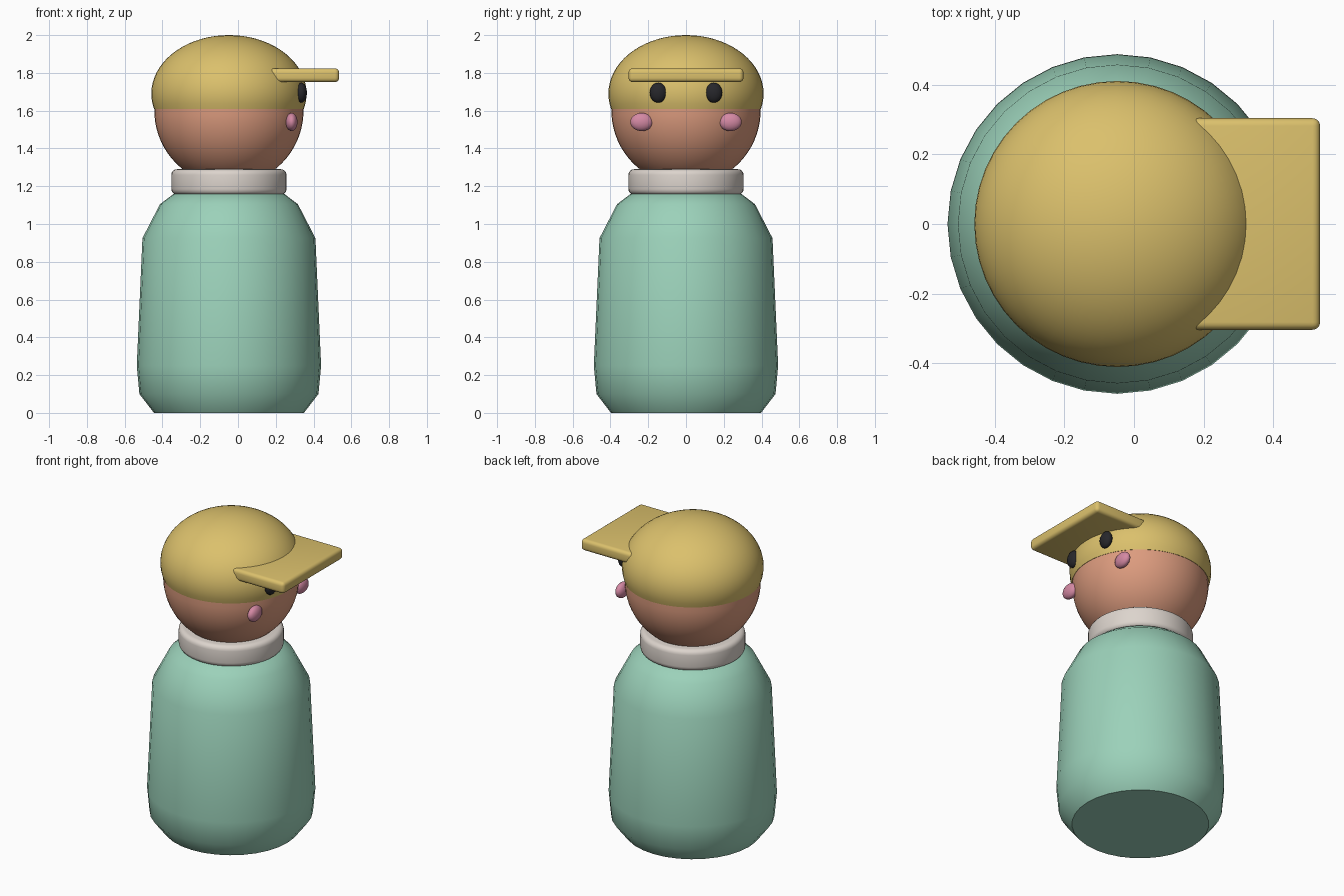
import bpy, bmesh, math
from mathutils import Matrix

if "Cube" in bpy.data.objects:
    bpy.data.objects.remove(bpy.data.objects["Cube"])

CX = -0.048  # axis of the turned parts


def material(name, rgb):
    m = bpy.data.materials.new(name)
    m.diffuse_color = (*rgb, 1)
    m.use_nodes = True
    m.node_tree.nodes["Principled BSDF"].inputs["Base Color"].default_value = m.diffuse_color
    return m


MINT = material("mint", (0.33, 0.64, 0.49))
CREAM = material("off_white", (0.72, 0.66, 0.61))
SKIN = material("skin", (0.72, 0.33, 0.21))
YELLOW = material("straw_yellow", (0.71, 0.53, 0.15))
PINK = material("pink", (0.66, 0.25, 0.37))
BLACK = material("black", (0.02, 0.02, 0.024))


def finish(bm, name, mat, angle):
    bmesh.ops.recalc_face_normals(bm, faces=bm.faces)
    me = bpy.data.meshes.new(name)
    bm.to_mesh(me)
    bm.free()
    me.materials.append(mat)
    ob = bpy.data.objects.new(name, me)
    bpy.context.collection.objects.link(ob)
    bpy.ops.object.select_all(action='DESELECT')
    ob.select_set(True)
    bpy.context.view_layer.objects.active = ob
    bpy.ops.object.shade_smooth_by_angle(angle=math.radians(angle))
    return ob


def lathe(name, profile, mat, sides=32, angle=40):
    """Turn (radius, z) points round the axis; ends are capped or pointed."""
    bm = bmesh.new()
    rings = []
    for r, z in profile:
        rings.append([bm.verts.new((CX + r * math.cos(2 * math.pi * i / sides),
                                    r * math.sin(2 * math.pi * i / sides), z))
                      for i in range(sides)])
    for a, b in zip(rings, rings[1:]):
        for i in range(sides):
            j = (i + 1) % sides
            bm.faces.new((a[i], a[j], b[j], b[i]))
    bm.faces.new(rings[0])
    bm.faces.new(rings[-1])
    bmesh.ops.remove_doubles(bm, verts=bm.verts, dist=1e-5)
    return finish(bm, name, mat, angle)


def arc(r, h, zc, z0, z1, n):
    """Elliptic profile between two heights."""
    a0 = math.asin(max(-1, (z0 - zc) / h))
    a1 = math.asin(min(1, (z1 - zc) / h))
    angles = [a0 + (a1 - a0) * i / n for i in range(n + 1)]
    return [(max(r * math.cos(a), 1e-7), zc + h * math.sin(a)) for a in angles]


def ellipsoid(name, centre, radii, mat):
    bm = bmesh.new()
    bmesh.ops.create_uvsphere(bm, u_segments=24, v_segments=16, radius=1,
                              matrix=Matrix.LocRotScale(centre, None, radii))
    return finish(bm, name, mat, 60)


# Body
lathe("body", [(0.397, 0), (0.474, 0.1), (0.488, 0.25), (0.458, 0.925),
               (0.365, 1.105), (0.295, 1.158), (0.2, 1.18)], MINT)

# Collar with rounded rims
rim = [(0.275 + 0.03 * math.cos(a), math.sin(a) * 0.03)
       for a in [math.radians(d) for d in (0, 22.5, 45, 67.5, 90)]]
lathe("collar", [(r, 1.185 - z) for r, z in reversed(rim)] +
      [(r, 1.26 + z) for r, z in rim], CREAM, 48)

# Head and the cap over it
lathe("head", arc(0.395, 0.395, 1.60, 1.205, 1.61, 18), SKIN, 48)
lathe("cap", arc(0.411, 0.31, 1.69, 1.61, 2.0, 20), YELLOW, 48)

# Brim
bm = bmesh.new()
bmesh.ops.create_cube(bm, size=1, matrix=Matrix.LocRotScale(
    (0.3425, 0, 1.7875), None, (0.385, 0.608, 0.073)))
bmesh.ops.bevel(bm, geom=bm.edges[:], offset=0.022, segments=4, profile=0.5,
                affect='EDGES')
finish(bm, "brim", YELLOW, 40)

# Eyes and cheeks
for side, y in (("left", 1), ("right", -1)):
    ellipsoid(side + "_eye", (0.335, 0.147 * y, 1.695), (0.03, 0.045, 0.053), BLACK)
    ellipsoid(side + "_cheek", (0.284, 0.235 * y, 1.54), (0.031, 0.06, 0.048), PINK)
